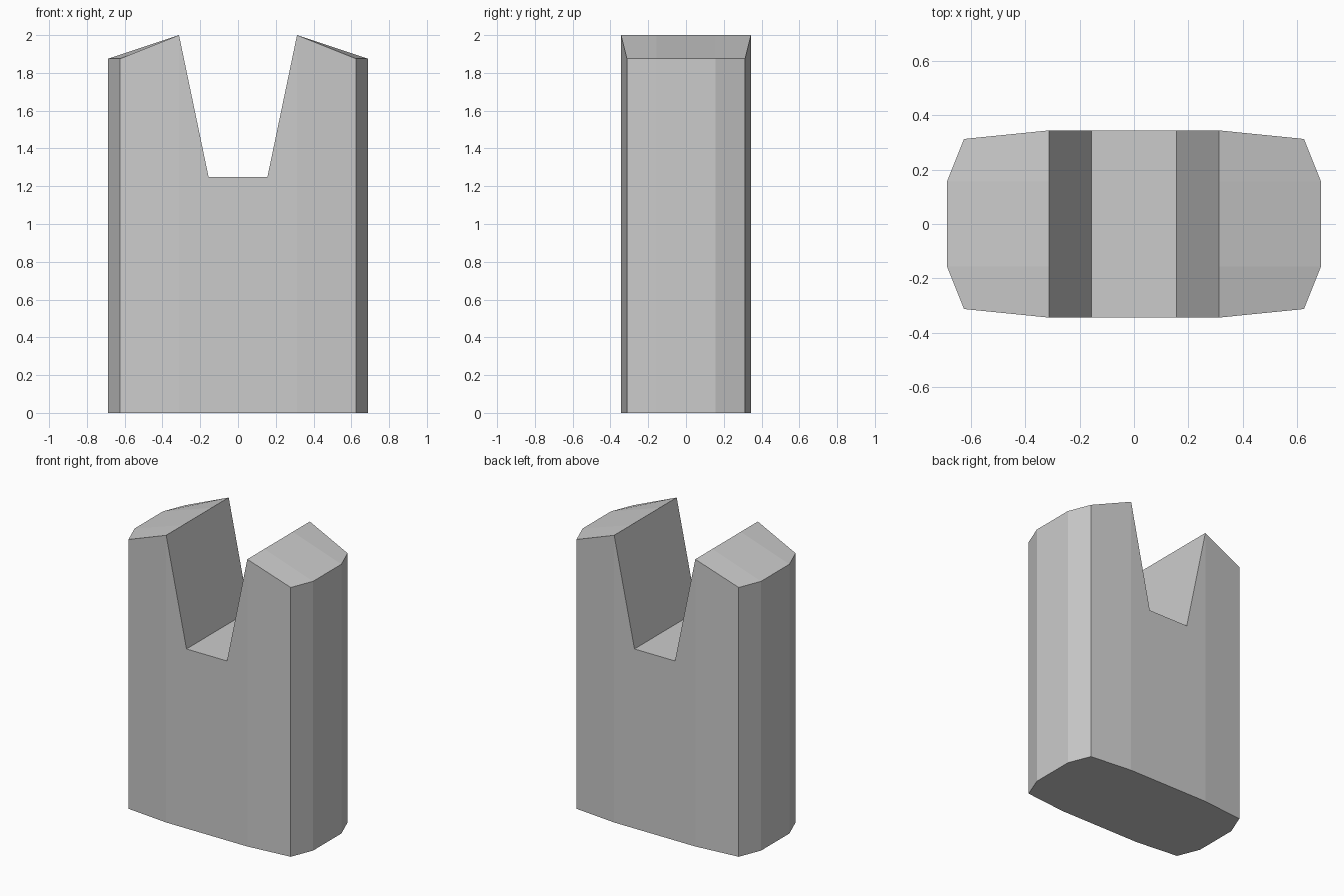
import bpy, bmesh

if "Cube" in bpy.data.objects:
    bpy.data.objects.remove(bpy.data.objects["Cube"])

# Plan stations: rows run front to back, columns run left to right
OUTER = [(-0.625, 0.3125), (-0.3125, 0.344), (-0.156, 0.344)]
INNER = [(-0.6875, 0.156), (-0.3125, 0.156), (-0.156, 0.156)]
TOP = [1.875, 2.0, 1.25, 1.25, 2.0, 1.875]   # notched skyline


def full_row(half, side):
    """Mirror a half row across x and place it on the front or back side."""
    pts = half + [(-x, y) for x, y in reversed(half)]
    return [(x, side * y) for x, y in pts]


rows = [full_row(OUTER, -1), full_row(INNER, -1),
        full_row(INNER, 1), full_row(OUTER, 1)]

bm = bmesh.new()
low = [[bm.verts.new((x, y, 0)) for x, y in r] for r in rows]
high = [[bm.verts.new((x, y, z)) for (x, y), z in zip(r, TOP)] for r in rows]

# Notched top and flat base
for grid in (low, high):
    for j in range(3):
        for i in range(5):
            bm.faces.new((grid[j][i], grid[j][i + 1],
                          grid[j + 1][i + 1], grid[j + 1][i]))

# Front and back walls
for j in (0, 3):
    for i in range(5):
        bm.faces.new((low[j][i], low[j][i + 1], high[j][i + 1], high[j][i]))

# Faceted end walls
for i in (0, 5):
    for j in range(3):
        bm.faces.new((low[j][i], low[j + 1][i], high[j + 1][i], high[j][i]))

bmesh.ops.recalc_face_normals(bm, faces=bm.faces)
mesh = bpy.data.meshes.new("notched_block")
bm.to_mesh(mesh)
bm.free()
bpy.context.collection.objects.link(bpy.data.objects.new("notched_block", mesh))
